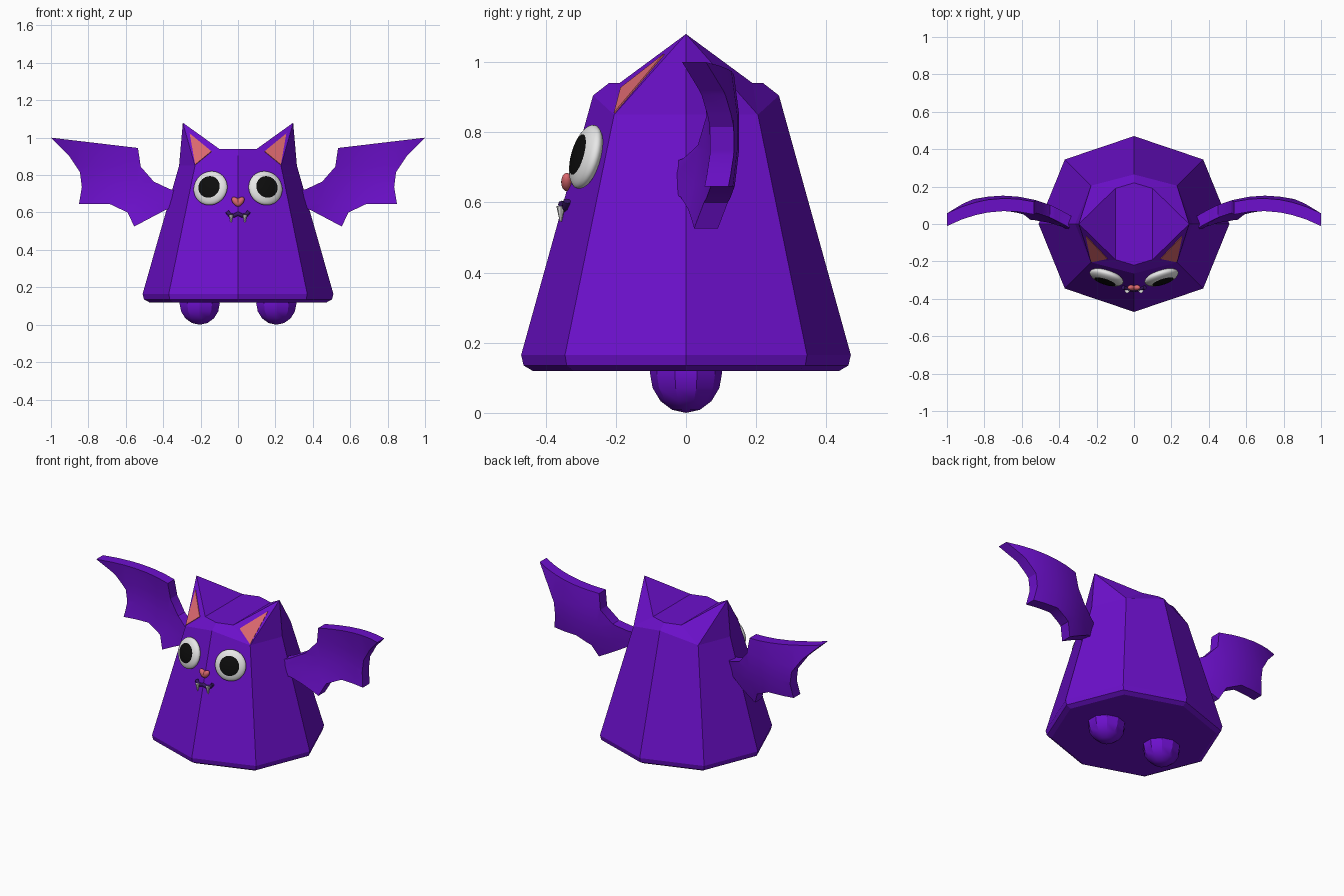
import bpy, bmesh, math
from mathutils import Matrix, Vector

if "Cube" in bpy.data.objects:
    bpy.data.objects.remove(bpy.data.objects["Cube"], do_unlink=True)


def material(name, r, g, b):
    m = bpy.data.materials.new(name)
    m.use_nodes = True
    m.diffuse_color = (r, g, b, 1)
    bsdf = next(n for n in m.node_tree.nodes if n.type == 'BSDF_PRINCIPLED')
    bsdf.inputs["Base Color"].default_value = (r, g, b, 1)
    bsdf.inputs["Roughness"].default_value = 0.8
    return m


PURPLE = material("purple", 0.15, 0.005, 0.6)
PINK = material("pink", 0.72, 0.14, 0.16)
WHITE = material("white", 0.85, 0.85, 0.85)
BLACK = material("black", 0.004, 0.004, 0.004)
DARK = material("dark purple", 0.04, 0.008, 0.13)


def finish(name, bm, mats, smooth=None):
    mesh = bpy.data.meshes.new(name)
    bm.to_mesh(mesh)
    bm.free()
    for m in mats:
        mesh.materials.append(m)
    ob = bpy.data.objects.new(name, mesh)
    bpy.context.collection.objects.link(ob)
    if smooth:
        bpy.ops.object.select_all(action='DESELECT')
        ob.select_set(True)
        bpy.context.view_layer.objects.active = ob
        bpy.ops.object.shade_smooth_by_angle(angle=math.radians(smooth))
    return ob


def ball(name, at, size, turn, mats, segments=16, rings=10, smooth=60, rule=None):
    """Ellipsoid whose poles lie on its local z axis."""
    bm = bmesh.new()
    bmesh.ops.create_uvsphere(bm, u_segments=segments, v_segments=rings, radius=1)
    for f in bm.faces:
        f.material_index = rule(f.calc_center_median()) if rule else 0
    place = Matrix.Translation(at) @ turn @ Matrix.Diagonal((*size, 1))
    bmesh.ops.transform(bm, matrix=place, verts=bm.verts)
    return finish(name, bm, mats, smooth)


def rot(axis, degrees):
    return Matrix.Rotation(math.radians(degrees), 4, axis)


# Body: one quarter of a tapered octagon with ear peaks, mirrored twice
SIDE, DIAG, FRONT = (0.51, 0), (0.37, -0.345), (0, -0.47)
TIP, INNER = Vector((0.295, 0, 1.08)), Vector((0.1, -0.19, 0.94))
EAR_BASE = Vector((0.23, -0.205, 0.85))
bm = bmesh.new()
rows = []
for z, s in ((0.12, 0.93), (0.135, 0.985), (0.165, 1)):
    rows.append([bm.verts.new((x * s, y * s, z)) for x, y in (SIDE, DIAG, FRONT)])
rows.append([bm.verts.new(p) for p in ((0.315, 0, 0.85), EAR_BASE, (0, -0.265, 0.905))])
for low, high in zip(rows, rows[1:]):
    for i in range(2):
        bm.faces.new((low[i], low[i + 1], high[i + 1], high[i]))
tip, inner = bm.verts.new(TIP), bm.verts.new(INNER)
ridge, middle = bm.verts.new((0, -0.22, 0.94)), bm.verts.new((0, 0, 0.94))
valley, base = bm.verts.new((0.1, 0, 0.94)), bm.verts.new((0, 0, 0.12))
side, diag, front = rows[-1]
for loop in ((side, diag, tip), (diag, inner, tip), (diag, front, ridge, inner),
             (tip, inner, valley), (inner, ridge, middle, valley), (base, *rows[0])):
    bm.faces.new(loop)
bmesh.ops.recalc_face_normals(bm, faces=bm.faces)
body = finish("body", bm, [PURPLE])
mirror = body.modifiers.new("mirror", 'MIRROR')
mirror.use_axis = (True, True, False)

# Wing outline as (x, z), root first, scalloped along the trailing edge
WING = [(0.3, 0.71), (0.365, 0.725), (0.45, 0.765), (0.52, 0.845), (0.535, 0.945),
        (1, 1), (0.905, 0.905), (0.845, 0.815), (0.835, 0.735), (0.85, 0.645),
        (0.685, 0.645), (0.59, 0.6), (0.555, 0.525), (0.385, 0.615), (0.3, 0.64)]


def wing(name, sign):
    bm = bmesh.new()
    bm.faces.new([bm.verts.new((x, 0, z)) for x, z in WING])
    # Slice the sheet so that it can bend
    for axis, cuts in (((1, 0, 0), (0.45, 0.54, 0.62, 0.7, 0.78, 0.845, 0.92)),
                       ((0, 0, 1), (0.65, 0.75, 0.85))):
        for c in cuts:
            bmesh.ops.bisect_plane(bm, geom=bm.verts[:] + bm.edges[:] + bm.faces[:],
                                   plane_co=[c * a for a in axis], plane_no=axis)
    for v in bm.verts:
        v.co.y = 0.085 - 0.8 * (v.co.x - 0.7) ** 2 - 0.6 * (v.co.z - 0.8) ** 2
    back = bmesh.ops.extrude_face_region(bm, geom=bm.faces[:], use_keep_orig=True)
    for v in back["geom"]:
        if isinstance(v, bmesh.types.BMVert):
            v.co.y += 0.068
    for v in bm.verts:
        v.co.x *= sign
    bmesh.ops.recalc_face_normals(bm, faces=bm.faces)
    finish(name, bm, [PURPLE], 35)


def ear_patch(name, sign):
    """Thin pink plate lying on the front face of the ear."""
    a, b = TIP - EAR_BASE, INNER - EAR_BASE
    out = b.cross(a).normalized()
    out = out if out.y < 0 else -out
    bm = bmesh.new()
    layers = []
    for lift in (-0.002, 0.004):
        pts = [EAR_BASE + a * t + b * n + out * lift
               for t, n in ((0.01, 0.02), (0.05, 0.71), (0.69, 0.135))]
        layers.append([bm.verts.new((p.x * sign, p.y, p.z)) for p in pts])
        bm.faces.new(layers[-1])
    for i in range(3):
        j = (i + 1) % 3
        bm.faces.new((layers[0][i], layers[0][j], layers[1][j], layers[1][i]))
    bmesh.ops.recalc_face_normals(bm, faces=bm.faces)
    finish(name, bm, [PINK])


def fang(name, sign):
    bm = bmesh.new()
    bmesh.ops.create_cone(bm, cap_ends=True, segments=8, radius1=0.003,
                          radius2=0.013, depth=0.045)
    bmesh.ops.translate(bm, vec=(0.037 * sign, -0.357, 0.568), verts=bm.verts)
    finish(name, bm, [WHITE], 40)


for label, s in (("left", 1), ("right", -1)):
    wing(label + "_wing", s)
    ear_patch(label + "_inner_ear", s)
    fang(label + "_fang", s)
    # Foot
    ball(label + "_foot", (0.205 * s, 0, 0.115), (0.113, 0.103, 0.115), Matrix(),
         [PURPLE], 10, 8, 25)
    # Eye: flattened ball leaning with the face, its pole ringed in black
    lean = rot('Z', 18 * s) @ rot('X', 90 - 15)
    ball(label + "_eye", (0.147 * s, -0.285, 0.73), (0.094, 0.094, 0.034), lean,
         [WHITE, BLACK], 32, 32, 60,
         lambda c: int(c.z > 0 and math.hypot(c.x, c.y) < 0.63))
    # Half of the heart-shaped nose
    ball(label + "_nose_half", (0.011 * s, -0.34, 0.658), (0.018, 0.016, 0.03),
         rot('Y', 38 * s), [PINK])

# Mouth: a wavy tube
curve = bpy.data.curves.new("mouth", 'CURVE')
curve.dimensions = '3D'
curve.bevel_depth = 0.011
curve.bevel_resolution = 2
curve.use_fill_caps = True
wave = [(-0.058, 0.604), (-0.045, 0.587), (-0.022, 0.582), (0, 0.594)]
wave += [(-x, z) for x, z in reversed(wave[:-1])]
spline = curve.splines.new('POLY')
spline.points.add(len(wave) - 1)
for p, (x, z) in zip(spline.points, wave):
    p.co = (x, -0.354 + 0.25 * abs(x), z, 1)
curve.materials.append(DARK)
bpy.context.collection.objects.link(bpy.data.objects.new("mouth", curve))
